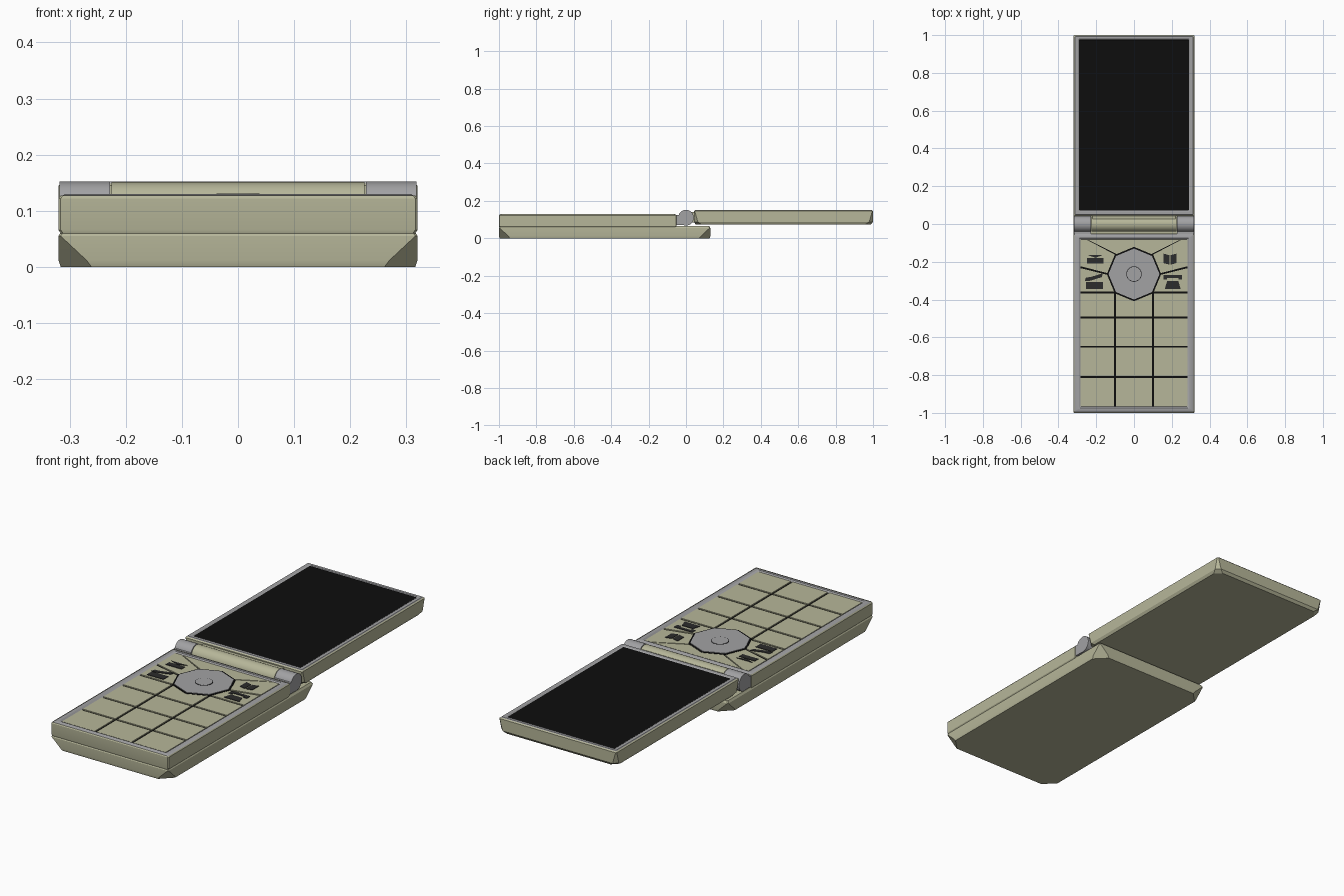
import bpy, bmesh, math

if "Cube" in bpy.data.objects:
    bpy.data.objects.remove(bpy.data.objects["Cube"])


def material(name, rgb):
    m = bpy.data.materials.new(name)
    m.diffuse_color = (*rgb, 1)
    m.use_nodes = True
    m.node_tree.nodes["Principled BSDF"].inputs["Base Color"].default_value = m.diffuse_color
    return m


OLIVE = material("olive_plastic", (0.47, 0.47, 0.32))
BLACK = material("black_glass", (0.004, 0.004, 0.004))
DARK = material("dark_print", (0.025, 0.025, 0.025))
GREY = material("grey_trim", (0.36, 0.36, 0.37))


def finish(name, bm, mat, smooth=25):
    bmesh.ops.recalc_face_normals(bm, faces=bm.faces[:])
    me = bpy.data.meshes.new(name)
    bm.to_mesh(me)
    bm.free()
    ob = bpy.data.objects.new(name, me)
    bpy.context.collection.objects.link(ob)
    me.materials.append(mat)
    bpy.context.view_layer.objects.active = ob
    ob.select_set(True)
    bpy.ops.object.shade_smooth_by_angle(angle=math.radians(smooth))
    ob.select_set(False)
    return ob


def octo(hx, y0, y1, cut):
    """Rectangle outline with its four corners cut off."""
    return [(-hx + cut, y0), (hx - cut, y0), (hx, y0 + cut), (hx, y1 - cut),
            (hx - cut, y1), (-hx + cut, y1), (-hx, y1 - cut), (-hx, y0 + cut)]


def loft(name, mat, rings, closed=False):
    """Skin stacked cut-corner outlines: (half_x, y0, y1, z, corner_cut)."""
    bm = bmesh.new()
    loops = [[bm.verts.new((x, y, z)) for x, y in octo(hx, y0, y1, c)]
             for hx, y0, y1, z, c in rings]
    pairs = list(zip(loops, loops[1:]))
    if closed:
        pairs.append((loops[-1], loops[0]))
    for a, b in pairs:
        for i in range(8):
            j = (i + 1) % 8
            bm.faces.new((a[i], a[j], b[j], b[i]))
    if not closed:
        bm.faces.new(loops[0])
        bm.faces.new(loops[-1])
    return finish(name, bm, mat)


def prisms(name, mat, outlines, z0, z1):
    """Extrude several flat outlines into one object."""
    bm = bmesh.new()
    for pts in outlines:
        lo = [bm.verts.new((x, y, z0)) for x, y in pts]
        hi = [bm.verts.new((x, y, z1)) for x, y in pts]
        bm.faces.new(lo)
        bm.faces.new(hi)
        for i in range(len(pts)):
            j = (i + 1) % len(pts)
            bm.faces.new((lo[i], lo[j], hi[j], hi[i]))
    return finish(name, bm, mat)


def rect(x0, x1, y0, y1):
    return [(x0, y0), (x1, y0), (x1, y1), (x0, y1)]


def ngon(r, n, cy):
    return [(r * math.cos(math.tau * i / n), cy + r * math.sin(math.tau * i / n))
            for i in range(n)]


def flip(pts):
    return [(-x, y) for x, y in pts]


def cylinder_x(name, mat, x0, x1, r, cz, sides=24, taper=1.0):
    bm = bmesh.new()
    bmesh.ops.create_cone(bm, cap_ends=True, segments=sides, radius1=r,
                          radius2=r * taper, depth=x1 - x0)
    for v in bm.verts:
        x, y, z = v.co
        v.co = (z + (x0 + x1) / 2, y, x + cz)
    return finish(name, bm, mat, 35)


E = 0.004

# Lower half: battery cover reaching behind the hinge, and keypad shell
loft("battery_cover", OLIVE, [(.316, -.996, .126, 0, .055), (.32, -1, .13, .012, .05),
                              (.32, -1, .13, .055, E), (.314, -.994, .124, .065, E)])
loft("keypad_shell", OLIVE, [(.316, -.998, -.055, .06, E), (.32, -1, -.05, .066, E),
                             (.32, -1, -.05, .122, E), (.316, -.997, -.053, .127, E),
                             (.31, -.99, -.06, .118, E)])
loft("keypad_frame", GREY, [(.316, -.997, -.053, .125, E), (.308, -.988, -.062, .13, E),
                            (.292, -.975, -.075, .13, E), (.282, -.966, -.084, .123, E),
                            (.282, -.966, -.084, .112, E), (.316, -.997, -.053, .112, E)],
     closed=True)

# Upper half: lid, its grey rim and the screen
loft("lid_shell", OLIVE, [(.312, .05, .99, .075, .03), (.32, .043, 1, .088, .02),
                          (.32, .043, 1, .145, E), (.315, .048, .995, .149, E),
                          (.31, .053, .99, .14, E)])
loft("lid_rim", GREY, [(.317, .046, .997, .146, E), (.312, .051, .992, .152, E),
                       (.296, .066, .979, .152, E), (.29, .072, .974, .148, E),
                       (.29, .072, .974, .135, E), (.317, .046, .997, .135, E)], closed=True)
prisms("screen", BLACK, [rect(-.292, .292, .07, .976)], .136, .149)

# Hinge: central barrel, webs joining it to the lid and body, side knuckles
cylinder_x("hinge_barrel", OLIVE, -.225, .225, .041, .11)
prisms("lid_hinge_web", OLIVE, [rect(-.22, .22, 0, .06)], .085, .14)
for s, tag in ((1, "right"), (-1, "left")):
    a, b = sorted((.228 * s, .318 * s))
    cylinder_x("hinge_knuckle_" + tag, GREY, a, b, .042, .11)
    prisms("knuckle_web_" + tag, GREY, [rect(a, b, -.06, 0)], .07, .125)

# Keypad: black base showing through the gaps as grid lines
prisms("keypad_base", BLACK, [rect(-.283, .283, -.967, -.083)], .112, .121)
cols = [-.283, -.1, .1, .283]
rows = [-.967, -.81, -.65, -.495, -.362]
G = .005
keys = [rect(cols[c] + (G if c else 0), cols[c + 1] - (G if c < 2 else 0),
             rows[r] + (G if r else 0), rows[r + 1] - G)
        for r in range(4) for c in range(3)]
prisms("number_keys", OLIVE, keys, .118, .126)

# Function keys fanned around the navigation pad
upper = [(.25, -.083), (.283, -.083), (.283, -.224), (0.02, -.29), (0.02, -.205)]
lower = [(.283, -.234), (.283, -.357), (.1, -.357), (.05, -.292)]
prisms("function_keys", OLIVE,
       [[(-.243, -.083), (0, -.206), (.243, -.083)], upper, flip(upper), lower, flip(lower)],
       .118, .126)

# Eight-sided navigation pad with a round centre button
NAV = -.265
prisms("navigation_border", BLACK, [ngon(.144, 8, NAV)], .118, .1275)
prisms("navigation_pad", GREY, [ngon(.135, 8, NAV)], .118, .1295)
prisms("centre_button_gap", BLACK, [ngon(.041, 24, NAV)], .118, .13)
prisms("centre_button", GREY, [ngon(.038, 24, NAV)], .118, .131)


# Raised pictograms: envelope, open book, mailbox and handset
def shift(pts, dx, dy):
    return [(x + dx, y + dy) for x, y in pts]


page = [(.003, -.03), (.034, -.022), (.034, .028), (.003, .02)]
body = [(-.042, -.04), (.042, -.04), (.03, .0), (-.03, .0)]
bar = [(-.05, .008), (-.03, .008), (-.03, .018), (.03, .018), (.03, .008),
       (.05, .008), (.05, .034), (-.05, .034)]
icons = [shift(rect(-.043, .043, -.024, .004), -.205, -.185),
         shift([(-.043, .022), (0, .006), (.043, .022)], -.205, -.185),
         shift(page, .19, -.185), shift(flip(page), .19, -.185),
         shift(body, .205, -.303), shift(bar, .205, -.303),
         shift(rect(-.045, .045, -.042, -.004), -.21, -.303),
         shift([(-.05, .002), (-.03, .0), (.04, .022), (.045, .042), (-.02, .022), (-.045, .02)],
               -.21, -.303)]
prisms("key_pictograms", DARK, icons, .12, .1285)
